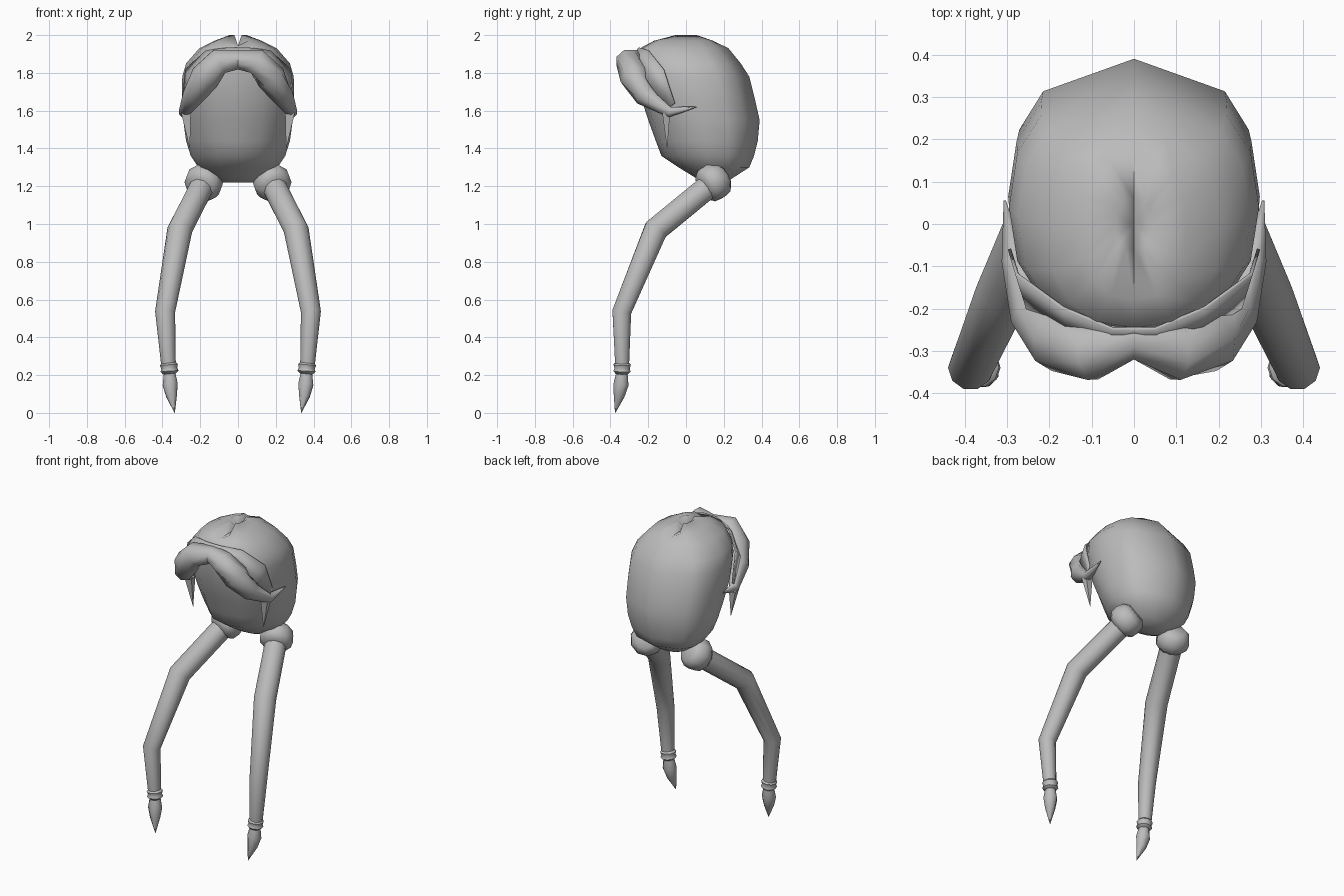
import bpy, bmesh, math
from mathutils import Vector

if "Cube" in bpy.data.objects:
    bpy.data.objects.remove(bpy.data.objects["Cube"])

mat = bpy.data.materials.new("grey")
mat.diffuse_color = (0.5, 0.5, 0.5, 1)
mat.use_nodes = True
mat.node_tree.nodes["Principled BSDF"].inputs["Base Color"].default_value = mat.diffuse_color


def finish(name, bm, angle=50):
    bmesh.ops.remove_doubles(bm, verts=bm.verts, dist=0.0005)
    bmesh.ops.recalc_face_normals(bm, faces=bm.faces)
    me = bpy.data.meshes.new(name)
    bm.to_mesh(me)
    bm.free()
    me.materials.append(mat)
    ob = bpy.data.objects.new(name, me)
    bpy.context.collection.objects.link(ob)
    bpy.ops.object.select_all(action='DESELECT')
    ob.select_set(True)
    bpy.context.view_layer.objects.active = ob
    bpy.ops.object.shade_smooth_by_angle(angle=math.radians(angle))
    return ob


def skin(bm, rings):
    for a, b in zip(rings, rings[1:]):
        n = len(a)
        for i in range(n):
            bm.faces.new((a[i], a[(i + 1) % n], b[(i + 1) % n], b[i]))


def tube(name, stations, ref, sides=8, squash=1.0, angle=50):
    """Loft round sections (x, y, z, radius) along a path."""
    bm = bmesh.new()
    pts = [Vector(s[:3]) for s in stations]
    rings = []
    for i, p in enumerate(pts):
        t = Vector((0, 0, 0))
        if i > 0:
            t += (p - pts[i - 1]).normalized()
        if i < len(pts) - 1:
            t += (pts[i + 1] - p).normalized()
        t.normalize()
        u = t.cross(Vector(ref)).normalized()
        v = u.cross(t)
        r = stations[i][3]
        ring = []
        for k in range(sides):
            a = math.tau * (k + 0.5) / sides
            ring.append(bm.verts.new(p + u * r * squash * math.cos(a) + v * r * math.sin(a)))
        rings.append(ring)
    skin(bm, rings)
    bm.faces.new(rings[0])
    bm.faces.new(rings[-1])
    return finish(name, bm, angle)


def spow(v, p):
    return math.copysign(abs(v) ** p, v) if abs(v) > 1e-6 else 0.0


# Body: stacked sections (z, front y, back y, half width, front pointedness)
sections = [(1.22, 0.10, 0.21, 0.08, 1.0), (1.245, 0.05, 0.25, 0.13, 1.1),
            (1.30, -0.04, 0.335, 0.21, 1.3), (1.36, -0.13, 0.36, 0.25, 1.45),
            (1.44, -0.16, 0.38, 0.275, 1.3), (1.55, -0.20, 0.39, 0.29, 1.08),
            (1.66, -0.235, 0.365, 0.297, 0.95), (1.78, -0.255, 0.335, 0.295, 0.87),
            (1.85, -0.26, 0.29, 0.275, 0.87), (1.93, -0.245, 0.225, 0.205, 0.87),
            (1.97, -0.18, 0.155, 0.125, 0.87), (2.0, -0.06, 0.06, 0.045, 0.87)]
bm = bmesh.new()
rings = []
for z, yf, yb, w, fp in sections:
    cy, h = (yf + yb) / 2, (yb - yf) / 2
    co = []
    for k in range(16):
        a = math.tau * k / 16
        s, c = math.sin(a), math.cos(a)
        x = w * spow(s, 0.87)
        y = cy + h * spow(c, fp if c < 0 else 0.87)
        # valley along the crown
        co.append(Vector((x, y, min(z, 1.945) if x == 0 else z)))
    # straight facets meeting in a blunt ridge at the back
    if z < 1.95:
        co[1] = (co[0] + co[2]) / 2
        co[15] = (co[0] + co[14]) / 2
    rings.append([bm.verts.new(v) for v in co])
skin(bm, rings)
bm.faces.new(rings[0])
top = bm.verts.new((0, 0, 1.945))
for k in range(16):
    bm.faces.new((rings[-1][k], rings[-1][(k + 1) % 16], top))
finish("body", bm, 80)

# Arched brow that sweeps round to a point on each side
half = [(0.10, -0.30, 1.86, 0.073), (0.175, -0.272, 1.775, 0.080),
        (0.235, -0.215, 1.68, 0.060), (0.285, -0.085, 1.592, 0.030),
        (0.305, 0.055, 1.62, 0.003)]
left = [(-x, y, z, r) for x, y, z, r in reversed(half)]
tube("brow", left + [(0, -0.268, 1.87, 0.056)] + half, (0, 0, 1))

# Thin flange behind the brow
upper = [(0, -0.25, 1.935), (0.05, -0.25, 1.935), (0.17, -0.2, 1.92),
         (0.28, -0.12, 1.82), (0.298, -0.06, 1.64)]
lower = [(0, -0.27, 1.90), (0.06, -0.28, 1.90), (0.16, -0.26, 1.85),
         (0.255, -0.2, 1.75), (0.285, -0.1, 1.61)]
bm = bmesh.new()
for m in (1, -1):
    a = [bm.verts.new((m * x, y, z)) for x, y, z in upper]
    b = [bm.verts.new((m * x, y, z)) for x, y, z in lower]
    for i in range(len(a) - 1):
        bm.faces.new((a[i], a[i + 1], b[i + 1], b[i]))
ob = finish("brow_flange", bm)
sol = ob.modifiers.new("thickness", 'SOLIDIFY')
sol.thickness = 0.008

for side, m in (("right", 1), ("left", -1)):
    def part(name, stations, ref=(1, 0, 0), **kw):
        tube(side + "_" + name, [(m * x, y, z, r) for x, y, z, r in stations], ref, **kw)

    # Spike hanging from the brow end
    part("spike", [(0.275, -0.105, 1.59, 0.036), (0.255, -0.10, 1.40, 0.001)],
         sides=4, squash=0.8, angle=30)
    # Hip collar around the leg top
    part("collar", [(0.155, 0.205, 1.255, 0.06), (0.163, 0.185, 1.243, 0.09),
                    (0.178, 0.15, 1.225, 0.102), (0.191, 0.115, 1.205, 0.098),
                    (0.202, 0.09, 1.190, 0.068)], sides=10)
    # Bent leg
    part("leg", [(0.18, 0.145, 1.22, 0.066), (0.308, -0.16, 0.97, 0.067),
                 (0.386, -0.34, 0.535, 0.053), (0.367, -0.338, 0.24, 0.038)],
         sides=10)
    # Ankle ring and claw
    part("ankle_ring", [(0.367, -0.338, 0.268, 0.036), (0.366, -0.338, 0.255, 0.048),
                        (0.364, -0.338, 0.235, 0.042), (0.363, -0.339, 0.22, 0.048),
                        (0.362, -0.339, 0.205, 0.032)], sides=10)
    part("claw", [(0.362, -0.339, 0.215, 0.032), (0.359, -0.344, 0.15, 0.043),
                  (0.352, -0.354, 0.09, 0.031), (0.335, -0.375, 0.0, 0.001)])
